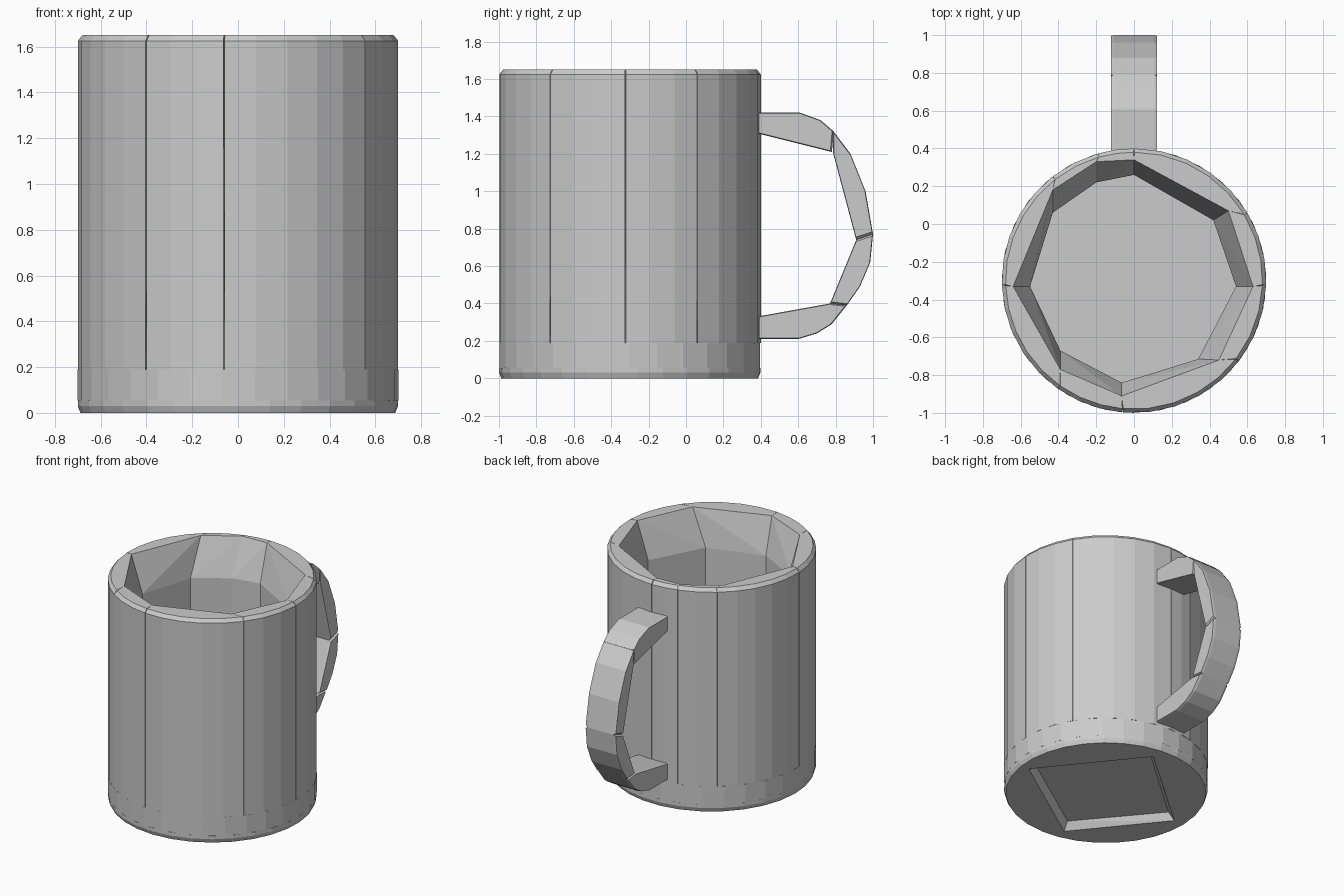
import bpy, bmesh
from math import sin, cos, radians, ceil

cube = bpy.data.objects.get("Cube")
if cube:
    bpy.data.objects.remove(cube)

RADIUS, CENTRE_Y = 0.7, -0.3
TOP, BEND, FLOOR, FOOT = 1.65, 1.38, 0.19, 0.055

grey = bpy.data.materials.new("plain grey")
grey.use_nodes = True
grey.diffuse_color = (0.6, 0.6, 0.6, 1)
grey.node_tree.nodes["Principled BSDF"].inputs["Base Color"].default_value = grey.diffuse_color


def make_hulls(name, chunks):
    """One flat-shaded object made of a convex chunk per point group."""
    bm = bmesh.new()
    for points in chunks:
        verts = [bm.verts.new(p) for p in points]
        result = bmesh.ops.convex_hull(bm, input=verts)
        spare = {g for g in result["geom_interior"] + result["geom_unused"]
                 if isinstance(g, bmesh.types.BMVert)}
        bmesh.ops.delete(bm, geom=list(spare), context="VERTS")
    bmesh.ops.recalc_face_normals(bm, faces=bm.faces)
    mesh = bpy.data.meshes.new(name)
    bm.to_mesh(mesh)
    bm.free()
    mesh.materials.append(grey)
    obj = bpy.data.objects.new(name, mesh)
    bpy.context.collection.objects.link(obj)
    return obj


def arc(start, end, radius, z, step=12):
    n = max(1, ceil((end - start) / step))
    angles = [radians(start + (end - start) * i / n) for i in range(n + 1)]
    return [(radius * cos(a), CENTRE_Y + radius * sin(a), z) for a in angles]


def ring_chunks(seams, outer, inner, gap=0.2):
    """Wedges between neighbouring seams: outer arcs, inner straight edges."""
    chunks = []
    for i, a in enumerate(seams):
        b = seams[(i + 1) % len(seams)]
        end = b[0] if b[0] > a[0] else b[0] + 360
        points = []
        for radius, z in outer:
            points += arc(a[0] + gap, end - gap, radius, z)
        for which, z in inner:
            points += [(*s[which], z) for s in (a, b)]
        chunks.append(points)
    return chunks


# Wall: seam angle, rim corner, inner wall corner
wall_seams = [
    (-125, (-0.39, -0.77), (-0.39, -0.67)),
    (-95, (-0.065, -0.91), (-0.065, -0.84)),
    (-37.5, (0.45, -0.72), (0.34, -0.715)),
    (-2, (0.63, -0.33), (0.54, -0.33)),
    (31, (0.5, 0.07), (0.42, 0.02)),
    (90, (0, 0.34), (0, 0.26)),
    (106, (-0.2, 0.33), (-0.2, 0.22)),
    (128, (-0.43, 0.18), (-0.43, 0.06)),
    (182, (-0.64, -0.33), (-0.55, -0.33)),
]
make_hulls("mug_wall", ring_chunks(
    wall_seams,
    [(RADIUS, FLOOR), (RADIUS, TOP - 0.025), (RADIUS - 0.02, TOP)],
    [(1, TOP), (2, BEND), (2, FLOOR)]))

# Floor plate
make_hulls("mug_floor", [arc(0, 360, RADIUS, FOOT)[:-1] + arc(0, 360, RADIUS, FLOOR)[:-1]])

# Foot ring around a shallow four-sided recess
foot_seams = [
    (-102, (-0.12, -0.89), (-0.11, -0.84)),
    (-8, (0.615, -0.39), (0.57, -0.38)),
    (83, (0.07, 0.29), (0.06, 0.24)),
    (179, (-0.605, -0.29), (-0.56, -0.3)),
]
make_hulls("mug_foot", ring_chunks(
    foot_seams,
    [(RADIUS, FOOT), (RADIUS, 0.03), (RADIUS - 0.012, 0)],
    [(1, 0), (2, FOOT)], gap=0))

# Handle: convex links, each a side profile (y, z) with chamfered sides
links = [
    [(0.38, 1.31), (0.38, 1.42), (0.61, 1.42), (0.72, 1.38), (0.79, 1.32), (0.78, 1.21)],
    [(0.785, 1.21), (0.785, 1.325), (0.88, 1.2), (0.96, 1.0), (1.0, 0.77), (0.91, 0.74)],
    [(0.91, 0.74), (1.0, 0.77), (0.985, 0.62), (0.93, 0.49), (0.86, 0.39), (0.77, 0.4)],
    [(0.77, 0.4), (0.86, 0.39), (0.78, 0.29), (0.7, 0.24), (0.6, 0.21), (0.38, 0.21), (0.38, 0.33)],
]


def link_points(profile):
    cy = sum(p[0] for p in profile) / len(profile)
    cz = sum(p[1] for p in profile) / len(profile)
    points = []
    for side in (-1, 1):
        for x, s in ((0.105, 1), (0.123, 0.95)):
            points += [(side * x, cy + (y - cy) * s, cz + (z - cz) * s) for y, z in profile]
    return points


make_hulls("mug_handle", [link_points(p) for p in links])
